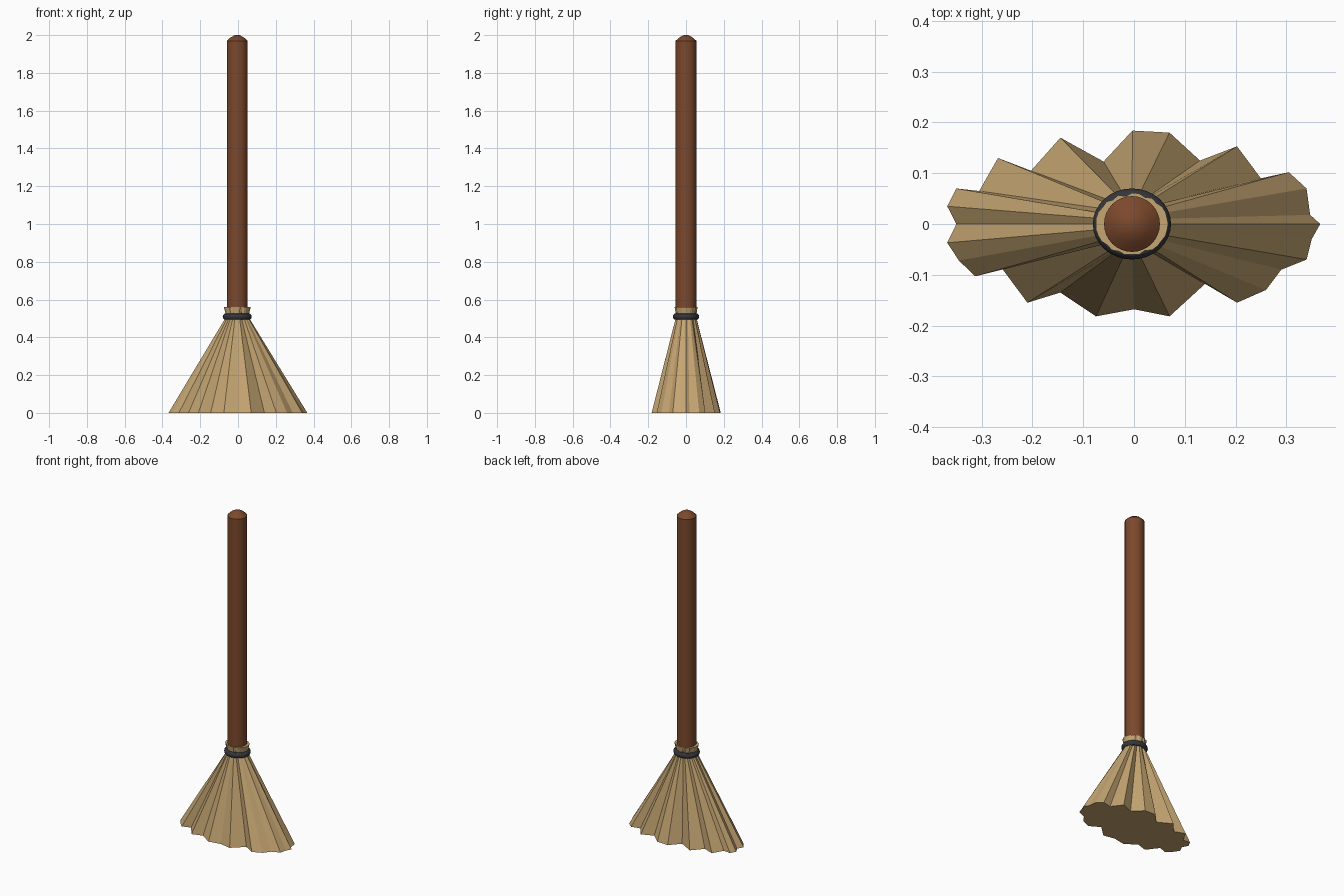
import bpy, bmesh, math

if "Cube" in bpy.data.objects:
    bpy.data.objects.remove(bpy.data.objects["Cube"])

CX = -0.004  # handle axis


def finish(name, bm, color, smooth):
    bmesh.ops.recalc_face_normals(bm, faces=bm.faces[:])
    mesh = bpy.data.meshes.new(name)
    bm.to_mesh(mesh)
    bm.free()
    obj = bpy.data.objects.new(name, mesh)
    bpy.context.collection.objects.link(obj)
    mat = bpy.data.materials.new(name + "_colour")
    mat.diffuse_color = (*color, 1)
    mat.use_nodes = True
    mat.node_tree.nodes["Principled BSDF"].inputs["Base Color"].default_value = mat.diffuse_color
    mesh.materials.append(mat)
    if smooth:
        bpy.ops.object.select_all(action='DESELECT')
        obj.select_set(True)
        bpy.context.view_layer.objects.active = obj
        bpy.ops.object.shade_smooth_by_angle(angle=math.radians(30))
    return obj


def loft(rings, closed=False):
    """Skin a stack of equal-sized point rings; cap the ends unless closed."""
    bm = bmesh.new()
    loops = [[bm.verts.new(p) for p in ring] for ring in rings]
    pairs = list(zip(loops, loops[1:]))
    if closed:
        pairs.append((loops[-1], loops[0]))
    else:
        bm.faces.new(loops[0])
        bm.faces.new(loops[-1])
    n = len(loops[0])
    for a, b in pairs:
        for i in range(n):
            j = (i + 1) % n
            bm.faces.new((a[i], a[j], b[j], b[i]))
    return bm


def circle(rx, ry, z, n):
    return [(CX + rx * math.cos(2 * math.pi * i / n),
             ry * math.sin(2 * math.pi * i / n), z) for i in range(n)]


# Handle: round pole with a shallow rounded tip
pole = [(0.055, 0.5), (0.055, 1.97), (0.036, 1.987), (0.013, 2.0)]
finish("handle", loft([circle(r, r, z, 32) for r, z in pole]),
       (0.2, 0.065, 0.025), True)

# Bristles: ragged floor outline gathered into a neck, flaring above the tie
outline = [
    (.367, 0), (.347, .018), (.34, .07), (.305, .102), (.25, .09), (.203, .153),
    (.13, .125), (.07, .18), (-.003, .184), (-.06, .123), (-.145, .17),
    (-.203, .105), (-.268, .13), (-.305, .065), (-.35, .07), (-.368, .035),
    (-.35, 0), (-.368, -.037), (-.345, -.072), (-.313, -.103), (-.262, -.085),
    (-.21, -.155), (-.145, -.135), (-.075, -.182), (0, -.168), (.07, -.182),
    (.14, -.118), (.203, -.155), (.26, -.13), (.29, -.09), (.34, -.07),
    (.35, -.03)]


def gathered(rx, ry, z, ragged):
    ring = []
    for i, (x, y) in enumerate(outline):
        t = 2 * math.pi * i / len(outline)
        k = 1 + ragged * (math.hypot(x / .367, y / .184) - 0.98)
        ring.append((CX + rx * k * math.cos(t), ry * k * math.sin(t), z))
    return ring


finish("bristles", loft([[(x, y, 0) for x, y in outline],
                         gathered(.058, .053, .51, .3),
                         gathered(.071, .061, .56, .3)]),
       (0.56, 0.38, 0.17), False)

# Tie: slightly oval cord around the neck
tube = [2 * math.pi * k / 12 for k in range(12)]
finish("binding_ring",
       loft([circle(.061 + .016 * math.cos(a), .054 + .016 * math.cos(a),
                    .51 + .017 * math.sin(a), 32) for a in tube], closed=True),
       (0.035, 0.038, 0.045), True)
